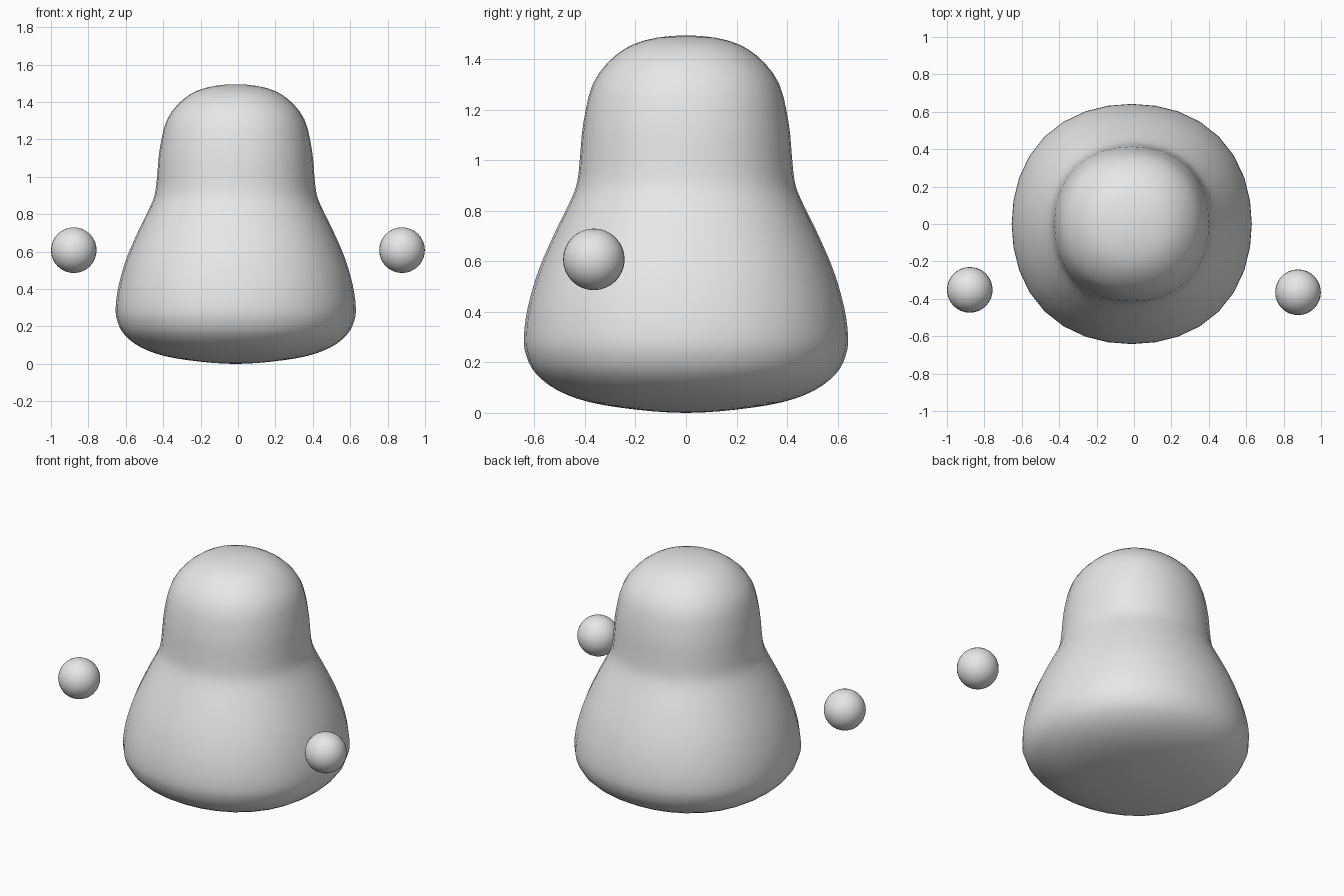
import bpy
import bmesh
from math import cos, sin, pi
from mathutils import Vector

if "Cube" in bpy.data.objects:
    bpy.data.objects.remove(bpy.data.objects["Cube"], do_unlink=True)

# Single plain grey
grey = bpy.data.materials.new("light_grey")
grey.use_nodes = True
colour = (0.8, 0.8, 0.8, 1)
grey.diffuse_color = colour
grey.node_tree.nodes["Principled BSDF"].inputs["Base Color"].default_value = colour


def add_object(name, bm, location):
    bmesh.ops.recalc_face_normals(bm, faces=bm.faces)
    for face in bm.faces:
        face.smooth = True
    mesh = bpy.data.meshes.new(name)
    bm.to_mesh(mesh)
    bm.free()
    mesh.materials.append(grey)
    obj = bpy.data.objects.new(name, mesh)
    obj.location = location
    bpy.context.collection.objects.link(obj)
    return obj


def smooth_path(points, steps):
    """Pass a smooth curve through the profile points."""
    p = [Vector(q) for q in points]
    p = [Vector((-p[1].x, p[1].y))] + p + [Vector((-p[-2].x, p[-2].y))]
    path = []
    for a, b, c, d in zip(p, p[1:], p[2:], p[3:]):
        for i in range(steps):
            t = i / steps
            path.append(0.5 * (2 * b + (c - a) * t + (2 * a - 5 * b + 4 * c - d) * t**2
                               + (3 * b - a - 3 * c + d) * t**3))
    path.append(p[-2])
    return path


# Body: rounded, faintly square bell with a domed head, as (radius, height)
PROFILE = [(0, 0), (.19, .012), (.38, .042), (.51, .09), (.594, .155), (.632, .225),
           (.642, .30), (.626, .42), (.583, .567), (.518, .717), (.453, .85),
           (.43, .92), (.42, 1.01), (.407, 1.145), (.368, 1.305), (.28, 1.415),
           (.165, 1.475), (0, 1.495)]
SIDES = 32
path = smooth_path(PROFILE, 3)
bm = bmesh.new()
rings = []
for r, z in path[1:-1]:
    ring = []
    for i in range(SIDES):
        angle = 2 * pi * i / SIDES
        radius = r * (1 + 0.014 * (1 - cos(4 * angle)))
        ring.append(bm.verts.new((radius * cos(angle), radius * sin(angle), z)))
    rings.append(ring)
bottom = bm.verts.new((0, 0, path[0].y))
top = bm.verts.new((0, 0, path[-1].y))
for i in range(SIDES):
    j = (i + 1) % SIDES
    bm.faces.new((bottom, rings[0][j], rings[0][i]))
    bm.faces.new((top, rings[-1][i], rings[-1][j]))
    for low, high in zip(rings, rings[1:]):
        bm.faces.new((low[i], low[j], high[j], high[i]))
add_object("body", bm, (-.012, 0, 0))

# Hands: two floating balls
for name, place in (("left_hand", (.877, -.365, .608)), ("right_hand", (-.878, -.352, .608))):
    bm = bmesh.new()
    bmesh.ops.create_uvsphere(bm, u_segments=32, v_segments=16, radius=.122)
    add_object(name, bm, place)
